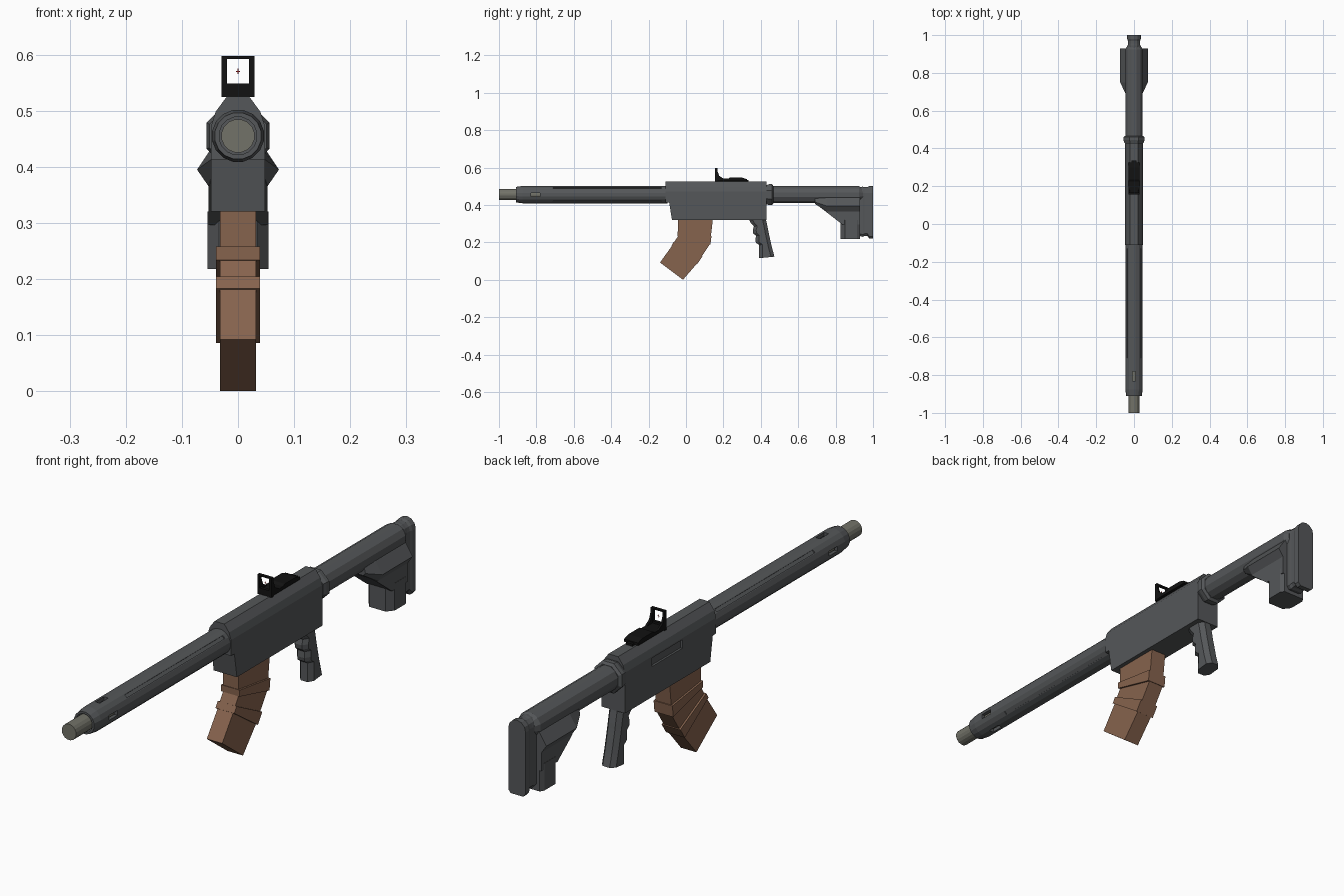
import bpy, bmesh
from math import sin, cos, pi
from mathutils import Matrix, Vector

if "Cube" in bpy.data.objects:
    bpy.data.objects.remove(bpy.data.objects["Cube"])


def material(name, rgb):
    m = bpy.data.materials.new(name)
    m.diffuse_color = (*rgb, 1)
    m.use_nodes = True
    m.node_tree.nodes["Principled BSDF"].inputs["Base Color"].default_value = m.diffuse_color
    return m


GREY = material("dark_grey", (0.09, 0.095, 0.1))
STEEL = material("steel", (0.17, 0.17, 0.14))
BROWN = material("brown", (0.24, 0.125, 0.075))
BLACK = material("black", (0.006, 0.006, 0.006))
RED = material("red", (0.6, 0.02, 0.02))
AXIS = 0.455  # height of the bore line


def make(name, bm, mat):
    bmesh.ops.recalc_face_normals(bm, faces=bm.faces)
    me = bpy.data.meshes.new(name)
    bm.to_mesh(me)
    bm.free()
    ob = bpy.data.objects.new(name, me)
    bpy.context.collection.objects.link(ob)
    me.materials.append(mat)
    return ob


def loft(name, rings, mat=GREY, closed=False):
    """Skin a list of equal-length point rings, capped unless closed on itself."""
    bm = bmesh.new()
    vs = [[bm.verts.new(p) for p in r] for r in rings]
    n = len(vs[0])
    for a, b in zip(vs, vs[1:] + (vs[:1] if closed else [])):
        for i in range(n):
            j = (i + 1) % n
            bm.faces.new((a[i], a[j], b[j], b[i]))
    if not closed:
        bm.faces.new(vs[0])
        bm.faces.new(vs[-1])
    return make(name, bm, mat)


def circle(y, r, n):
    return [(r * cos(2 * pi * (i + .5) / n), y, AXIS + r * sin(2 * pi * (i + .5) / n)) for i in range(n)]


def sym(half):
    """Mirror a half section (x, z) listed from top to bottom."""
    return half + [(-x, z) for x, z in reversed(half) if x > 1e-6]


def along_y(sec, y):
    return [(x, y, z) for x, z in sec]


def side_prism(name, prof, w, mat=GREY):
    return loft(name, [[(x, y, z) for y, z in prof] for x in (-w, w)], mat)


def boxes(name, specs, mat=GREY):
    """Several boxes (centre, size, turn about the bore) in one mesh."""
    bm = bmesh.new()
    for c, s, a in specs:
        m = Matrix.Translation((0, 0, AXIS)) @ Matrix.Rotation(a, 4, 'Y') @ Matrix.Translation(Vector(c) - Vector((0, 0, AXIS)))
        bmesh.ops.create_cube(bm, size=1, matrix=m @ Matrix.Diagonal((*s, 1)))
    return make(name, bm, mat)


def cut(ob, cutter):
    cutter.hide_render = True
    mod = ob.modifiers.new("cut", 'BOOLEAN')
    mod.operation, mod.object, mod.solver = 'DIFFERENCE', cutter, 'EXACT'
    bpy.context.view_layer.objects.active = ob
    bpy.ops.object.modifier_apply(modifier=mod.name)
    bpy.data.objects.remove(cutter)


# Barrel and hollow handguard with vent slots and long flutes
loft("barrel", [circle(-1, .03, 16), circle(-.1, .03, 16)], STEEL)
guard = loft("handguard", [circle(y, r, 16) for y, r in
             ((-.1, .047), (-.875, .047), (-.91, .042), (-.91, .034), (-.1, .034))], closed=True)
slots = [((0, -.805, AXIS + .045), (.018, .05, .04), k * pi / 2) for k in range(4)]
flutes = [((0, -.42, AXIS + .049), (.012, .58, .014), pi / 4 + k * pi / 2) for k in range(4)]
cut(guard, boxes("guard_cutter", slots + flutes))

# Receiver
upper = sym([(.02, .525), (.04, .498), (.048, .472), (.048, .413)])
receiver = loft("upper_receiver", [along_y(upper, -.11), along_y(upper, .43)])
cut(receiver, boxes("port_cutter", [((-.05, .18, .45), (.02, .18, .032), 0)]))
side_prism("lower_receiver", [(-.09, .413), (-.075, .32), (.43, .32), (.43, .413)], .048)

# Collar and stock tube
loft("collar", [circle(y, r, 8) for y, r in ((.43, .055), (.445, .0606), (.46, .0606), (.467, .05))])
loft("stock_tube", [circle(.45, .047, 12), circle(.925, .047, 12), circle(.945, .036, 12)])

# Stock body: flared shoulder, web and foot
flare = sym([(.02, .465), (.045, .437), (.073, .395), (.053, .366)])
tip = sym([(.02, .445), (.04, .435), (.045, .415), (.035, .405)])
loft("stock_shoulder", [along_y(tip, .69), along_y(flare, .75), along_y(flare, .93)])
loft("stock_web", [[(x, y, z) for x, z in ((-w, .39), (w, .39), (w, b), (-w, b))]
                   for y, w, b in ((.72, .045, .385), (.75, .053, .362), (.835, .053, .296), (.93, .053, .296))])
foot = [(-.034, .825), (.034, .825), (.054, .85), (.054, .915), (.045, .93), (-.045, .93), (-.054, .915), (-.054, .85)]
loft("stock_foot", [[(x, y, z) for x, y in foot] for z in (.218, .32)])


# Butt pad: arched plate with a waist
def pad(y, s):
    arch = [(.036 * s * cos(a * pi / 6), .463 + .037 * s * sin(a * pi / 6)) for a in range(7)]
    low = .36 - .14 * s
    return along_y(arch + [(-.036 * s, low + .012), (-.026 * s, low), (.026 * s, low), (.036 * s, low + .012)], y)


loft("butt_pad", [pad(y, s) for y, s in ((.925, .9), (.945, .93), (.955, .9), (.97, .9), (.98, 1), (1, 1))])


# Pistol grip with finger grooves: (height, front y, back y)
def grip_ring(z, f, b):
    w, c = .029, .018
    half = [(w * .5, f), (w, f + c), (w, b - c), (w * .5, b)]
    return [(x, y, z + (y - f) * .1) for x, y in sym(half)]


loft("pistol_grip", [grip_ring(*r) for r in (
    (.325, .335, .425), (.302, .347, .43), (.285, .363, .434), (.265, .357, .438), (.248, .359, .441),
    (.235, .374, .444), (.212, .371, .449), (.198, .374, .452), (.186, .391, .455), (.16, .391, .461), (.115, .39, .473))])

# Curved magazine: front and back edges as (y, z)
FRONT = [(-.043, .335), (-.043, .233), (-.075, .181), (-.139, .092)]
BACK = [(.145, .335), (.128, .19), (.06, .088), (-.016, 0)]


def mag_ring(f, b, w, grow=0):
    d = (Vector(f) - Vector(b)).normalized() * grow
    f, b = Vector(f) + d, Vector(b) - d
    return [(-w, *f), (w, *f), (w, *b), (-w, *b)]


loft("magazine", [mag_ring(f, b, .032) for f, b in zip(FRONT, BACK)], BROWN)

# Raised magazine bands, each ending at a joint of the curve
for i in (1, 2):
    f, b = Vector(FRONT[i]), Vector(BACK[i])
    f2, b2 = f.lerp(Vector(FRONT[i - 1]), (.24, .42)[i - 1]), b.lerp(Vector(BACK[i - 1]), (.3, .38)[i - 1])
    loft(f"magazine_band_{i}", [mag_ring(f, b, .039, .003), mag_ring(f2, b2, .039, .003)], BROWN)

# Red dot sight: mount, body, window frame, cheeks and reticle
boxes("sight_mount", [((0, .25, .527), (.026, .17, .014), 0)], BLACK)
side_prism("sight_body", [(.16, .528), (.16, .54), (.225, .54), (.235, .546), (.3, .546), (.325, .538), (.325, .528)], .029, BLACK)
boxes("sight_window_frame", [((0, .162, .536), (.058, .012, .024), 0), ((0, .162, .5945), (.058, .012, .005), 0)]
      + [((s * .0245, .162, .56), (.009, .012, .066), 0) for s in (-1, 1)], BLACK)
for s, side in ((-1, "left"), (1, "right")):
    loft(f"sight_cheek_{side}", [[(s * x, y, z) for y, z in ((.165, .538), (.165, .59), (.178, .555), (.205, .538))]
                                 for x in (.021, .029)], BLACK)
boxes("reticle", [((0, .162, .57), (.008, .001, .0015), 0), ((0, .162, .57), (.0015, .001, .01), 0)], RED)
